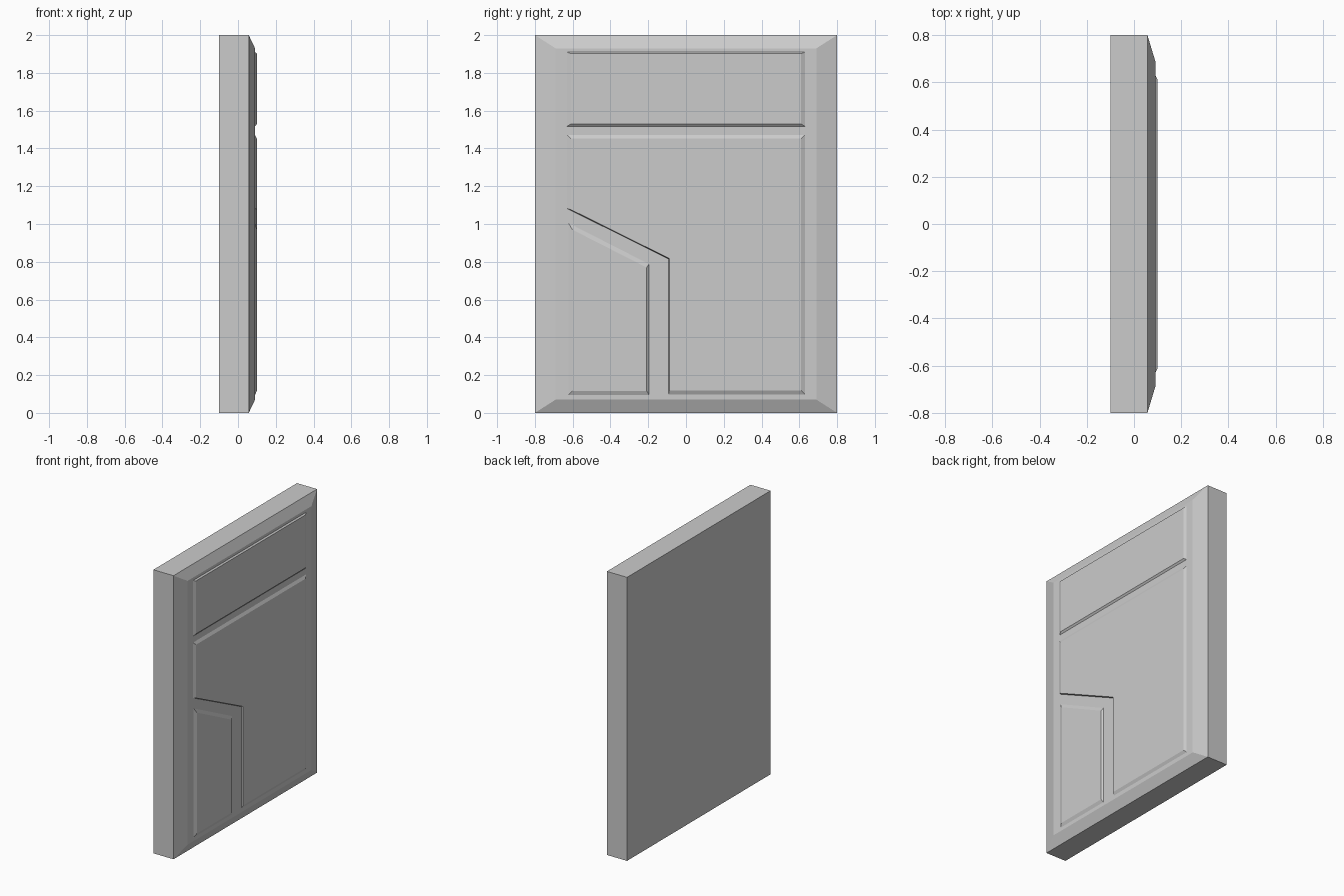
import bpy
from mathutils import Vector, geometry

if "Cube" in bpy.data.objects:
    bpy.data.objects.remove(bpy.data.objects["Cube"])


def make_loft(name, rings):
    """Bridge equal-length rings of (x, y, z) points and cap both ends."""
    n = len(rings[0])
    verts = [p for ring in rings for p in ring]
    faces = [tuple(reversed(range(n))),
             tuple(range((len(rings) - 1) * n, len(rings) * n))]
    for r in range(len(rings) - 1):
        a, b = r * n, (r + 1) * n
        for i in range(n):
            j = (i + 1) % n
            faces.append((a + i, a + j, b + j, b + i))
    mesh = bpy.data.meshes.new(name)
    mesh.from_pydata(verts, [], faces)
    mesh.update()
    obj = bpy.data.objects.new(name, mesh)
    bpy.context.collection.objects.link(obj)
    return obj


def inset(points, widths):
    """Move each edge of a counter-clockwise outline inward by its own width."""
    pts = [Vector(p) for p in points]
    n = len(pts)
    lines = []
    for i in range(n):
        d = (pts[(i + 1) % n] - pts[i]).normalized()
        p = pts[i] + Vector((-d.y, d.x)) * widths[i]
        lines.append((p, d))
    result = []
    for i in range(n):
        (p, d), (q, e) = lines[i - 1], lines[i]
        t = ((q - p).x * e.y - (q - p).y * e.x) / (d.x * e.y - d.y * e.x)
        result.append(p + d * t)
    return result


def ring(points, x):
    return [(x, p[0], p[1]) for p in points]


def panel(name, points, widths):
    make_loft(name, [ring(points, 0.08), ring(points, 0.09),
                     ring(inset(points, widths), 0.1)])


# Slab with a chamfered border on the +x face
outer = [(-0.8, 0), (0.8, 0), (0.8, 2), (-0.8, 2)]
border = inset(outer, [0.07, 0.11, 0.07, 0.11])
make_loft("slab", [ring(outer, -0.1), ring(outer, 0.057), ring(border, 0.09)])

# Raised panels: outline (y, z) and bevel width of each edge
panel("upper_panel",
      [(-0.63, 1.517), (0.63, 1.517), (0.63, 1.91), (-0.63, 1.91)],
      [0.012, 0.02, 0.008, 0.02])
panel("main_panel",
      [(-0.63, 1.082), (-0.092, 0.815), (-0.092, 0.098), (0.63, 0.098),
       (0.63, 1.472), (-0.63, 1.472)],
      [0.004, 0.004, 0.02, 0.02, 0.02, 0.02])
panel("lower_panel",
      [(-0.622, 0.095), (-0.196, 0.095), (-0.196, 0.788), (-0.622, 1.005)],
      [0.022, 0.012, 0.022, 0.02])
